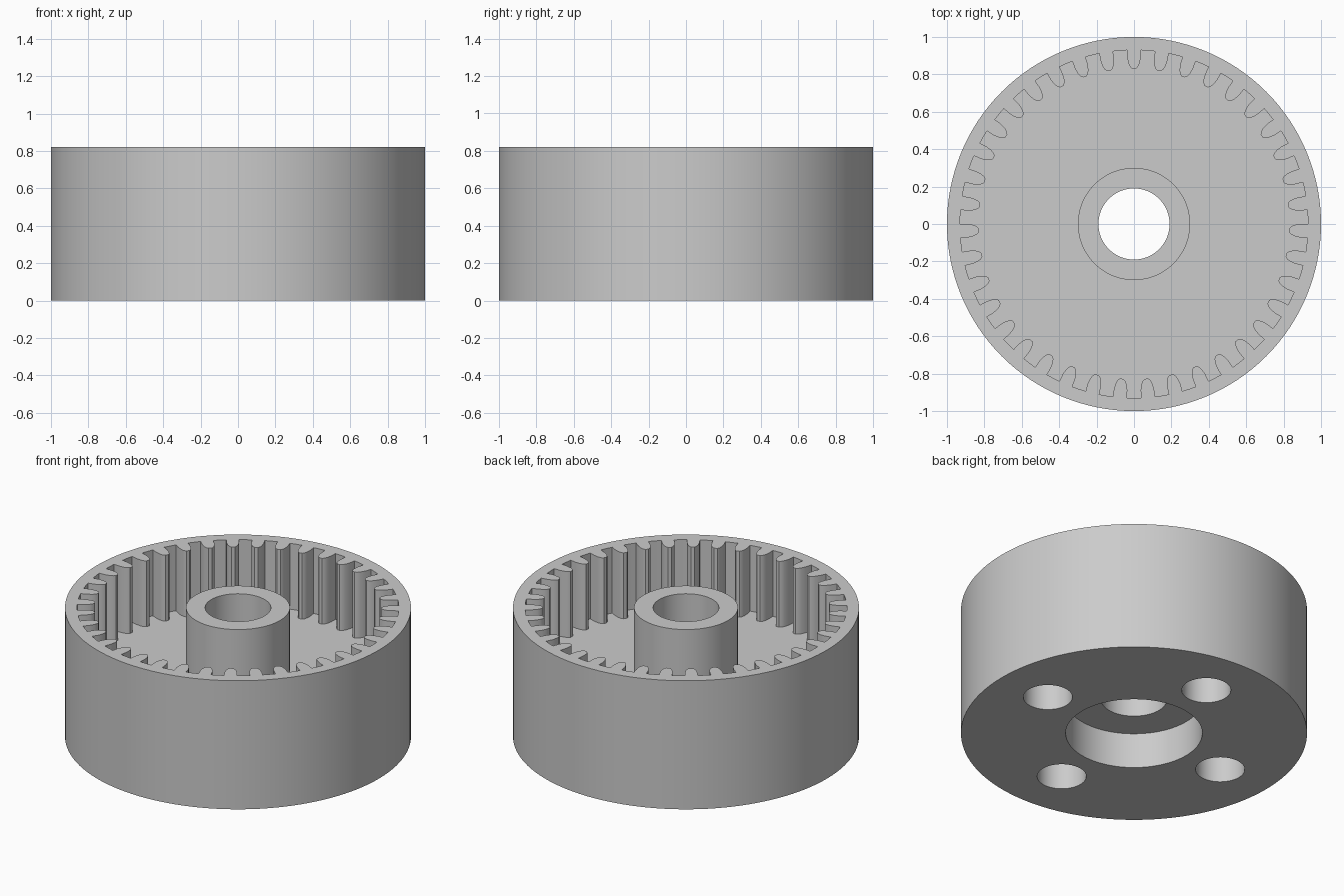
import bpy, bmesh
from math import sin, cos, pi, tau, asin

if "Cube" in bpy.data.objects:
    bpy.data.objects.remove(bpy.data.objects["Cube"])

H, FLOOR, POCKET = 0.82, 0.40, 0.225
TEETH = 39


def circle(r, n=128, cx=0.0, cy=0.0):
    return [(cx + r * cos(tau * i / n), cy + r * sin(tau * i / n)) for i in range(n)]


def prism(name, outline, z0, z1):
    """Extrude a closed outline from z0 to z1."""
    bm = bmesh.new()
    face = bm.faces.new([bm.verts.new((x, y, z0)) for x, y in outline])
    top = bmesh.ops.extrude_face_region(bm, geom=[face])["geom"]
    verts = [v for v in top if isinstance(v, bmesh.types.BMVert)]
    bmesh.ops.translate(bm, verts=verts, vec=(0, 0, z1 - z0))
    bmesh.ops.recalc_face_normals(bm, faces=bm.faces)
    mesh = bpy.data.meshes.new(name)
    bm.to_mesh(mesh)
    bm.free()
    ob = bpy.data.objects.new(name, mesh)
    bpy.context.collection.objects.link(ob)
    return ob


helpers = []


def combine(body, tool, operation):
    tool.hide_render = True
    mod = body.modifiers.new(tool.name, 'BOOLEAN')
    mod.object, mod.operation, mod.solver = tool, operation, 'EXACT'
    helpers.append(tool)


# inner tooth outline: rounded tips pointing at the axis, one tooth on +y
half_tooth = [(0.93, 0.037), (0.89, 0.036), (0.86, 0.030), (0.84, 0.021), (0.83, 0.010)]
gear = []
for i in range(TEETH):
    a = pi / 2 + tau * i / TEETH
    side = [(r, -asin(w / r)) for r, w in half_tooth]
    for r, da in side + [(r, -d) for r, d in reversed(side)]:
        gear.append((r * cos(a + da), r * sin(a + da)))
    gear.append((0.93 * cos(a + pi / TEETH), 0.93 * sin(a + pi / TEETH)))

# drum with toothed cavity and central hub
body = prism("ring_gear_drum", circle(1.0), 0, H)
combine(body, prism("tooth_cavity_cutter", gear, FLOOR, H + 0.1), 'DIFFERENCE')
combine(body, prism("hub", circle(0.30, 96), FLOOR - 0.08, H), 'UNION')

# through bore and underside pocket
combine(body, prism("bore_cutter", circle(0.19, 96), -0.1, H + 0.1), 'DIFFERENCE')
combine(body, prism("pocket_cutter", circle(0.395, 96), -0.1, POCKET), 'DIFFERENCE')

# four blind holes in the underside
for k in range(4):
    a = k * pi / 2
    hole = circle(0.142, 48, 0.65 * cos(a), 0.65 * sin(a))
    combine(body, prism(f"hole_cutter_{k}", hole, -0.1, POCKET), 'DIFFERENCE')

# bake the booleans and drop the helpers
bpy.context.view_layer.update()
final = bpy.data.meshes.new_from_object(
    body.evaluated_get(bpy.context.evaluated_depsgraph_get()))
body.modifiers.clear()
body.data = final
for h in helpers:
    bpy.data.objects.remove(h)

bpy.ops.object.select_all(action='DESELECT')
body.select_set(True)
bpy.context.view_layer.objects.active = body
bpy.ops.object.shade_smooth_by_angle(angle=0.5)
